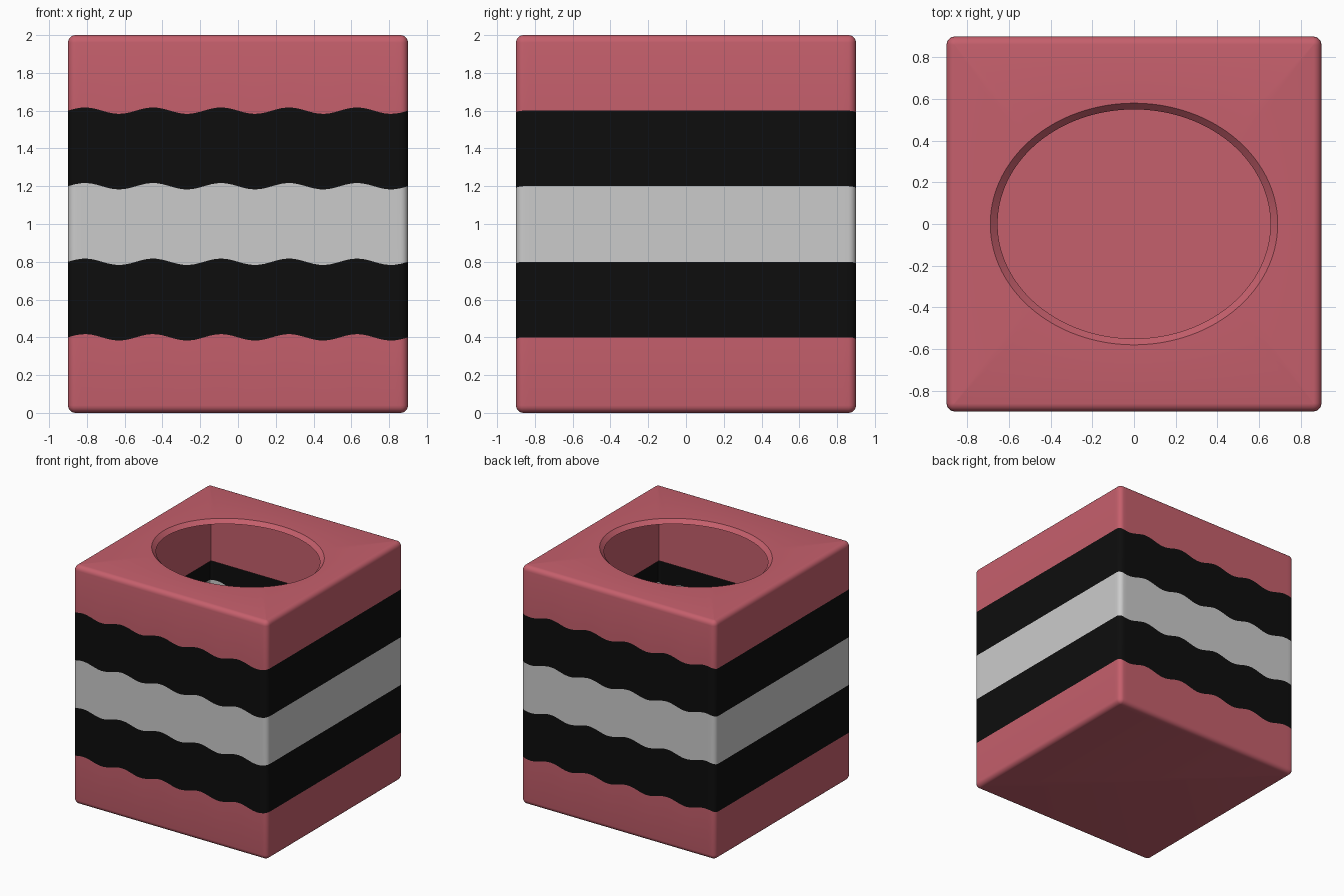
import bpy, bmesh, math

if "Cube" in bpy.data.objects:
    bpy.data.objects.remove(bpy.data.objects["Cube"])

HALF, RADIUS, INNER = 0.9, 0.04, 0.87
SIDE, CORNER = 60, 5          # samples per straight side and per rounded corner
COUNT = 4 * (SIDE + CORNER)


def material(name, rgb):
    m = bpy.data.materials.new(name)
    m.diffuse_color = (*rgb, 1)
    m.use_nodes = True
    m.node_tree.nodes["Principled BSDF"].inputs["Base Color"].default_value = m.diffuse_color
    return m


red = material("rose", (0.56, 0.115, 0.15))
black = material("black", (0.004, 0.004, 0.004))


def square(half, radius, z, wavy=False):
    """Rounded square loop; a wavy loop ripples in height along x."""
    pts, c = [], half - radius
    for k in range(4):
        a = k * math.pi / 2
        side = [(-c + 2 * c * i / SIDE, -half) for i in range(SIDE + 1)]
        side += [(c + radius * math.sin(t), -c - radius * math.cos(t))
                 for t in (math.pi / 2 * i / CORNER for i in range(1, CORNER))]
        for x, y in side:
            px = x * math.cos(a) - y * math.sin(a)
            py = x * math.sin(a) + y * math.cos(a)
            wave = 0.017 * math.sin(10 * math.pi * (px + HALF) / 1.8) if wavy else 0
            pts.append((px, py, z + wave))
    return pts


def ellipse(rx, ry, z):
    pts = []
    for i in range(COUNT):
        t = -0.75 * math.pi + 2 * math.pi * (i + CORNER / 2) / COUNT
        pts.append((rx * math.cos(t), ry * math.sin(t), z))
    return pts


def loft(name, loops, mat=None, closed=True):
    """Skin successive loops; join last to first, or cap both ends."""
    bm = bmesh.new()
    rings = [[bm.verts.new(p) for p in loop] for loop in loops]
    n = len(rings)
    for j in range(n if closed else n - 1):
        a, b = rings[j], rings[(j + 1) % n]
        for i in range(COUNT):
            k = (i + 1) % COUNT
            bm.faces.new((a[i], a[k], b[k], b[i]))
    if not closed:
        bm.faces.new(rings[0])
        bm.faces.new(rings[-1])
    bmesh.ops.recalc_face_normals(bm, faces=bm.faces[:])
    me = bpy.data.meshes.new(name)
    bm.to_mesh(me)
    bm.free()
    ob = bpy.data.objects.new(name, me)
    bpy.context.collection.objects.link(ob)
    if mat:
        me.materials.append(mat)
    bpy.ops.object.select_all(action='DESELECT')
    ob.select_set(True)
    bpy.context.view_layer.objects.active = ob
    bpy.ops.object.shade_smooth_by_angle(angle=math.radians(28))
    return ob


def rounding(z_edge, direction):
    """Quarter-round loops from the wall to the flat end face."""
    out = []
    for i in range(6):
        t = math.pi / 2 * i / 5
        r = max(RADIUS * math.cos(t), 0.002)
        out.append(square(HALF - RADIUS + r, r, z_edge + direction * RADIUS * (math.sin(t) - 1)))
    return out


# base: solid floor with low hollow wall
loft("base", rounding(0, -1)[::-1]
     + [square(HALF, RADIUS, 0.4, True), square(INNER, 0.004, 0.4, True),
        square(INNER, 0.004, 0.03)], red, closed=False)

# three wavy middle bands
for name, z, mat in (("lower_band", 0.4, black), ("middle_band", 0.8, None),
                     ("upper_band", 1.2, black)):
    loft(name, [square(HALF, RADIUS, z, True), square(HALF, RADIUS, z + 0.4, True),
                square(INNER, 0.004, z + 0.4, True), square(INNER, 0.004, z, True)], mat)

# lid: rounded top, bevelled oval opening, inner skirt reaching into the box
loft("lid", [square(HALF, RADIUS, 1.6, True)] + rounding(2.0, 1)
     + [ellipse(0.69, 0.58, 2.0), ellipse(0.655, 0.55, 1.967),
        square(0.835, 0.004, 1.967), square(0.835, 0.004, 1.39),
        square(INNER - 0.002, 0.004, 1.39), square(INNER - 0.002, 0.004, 1.6, True)], red)
